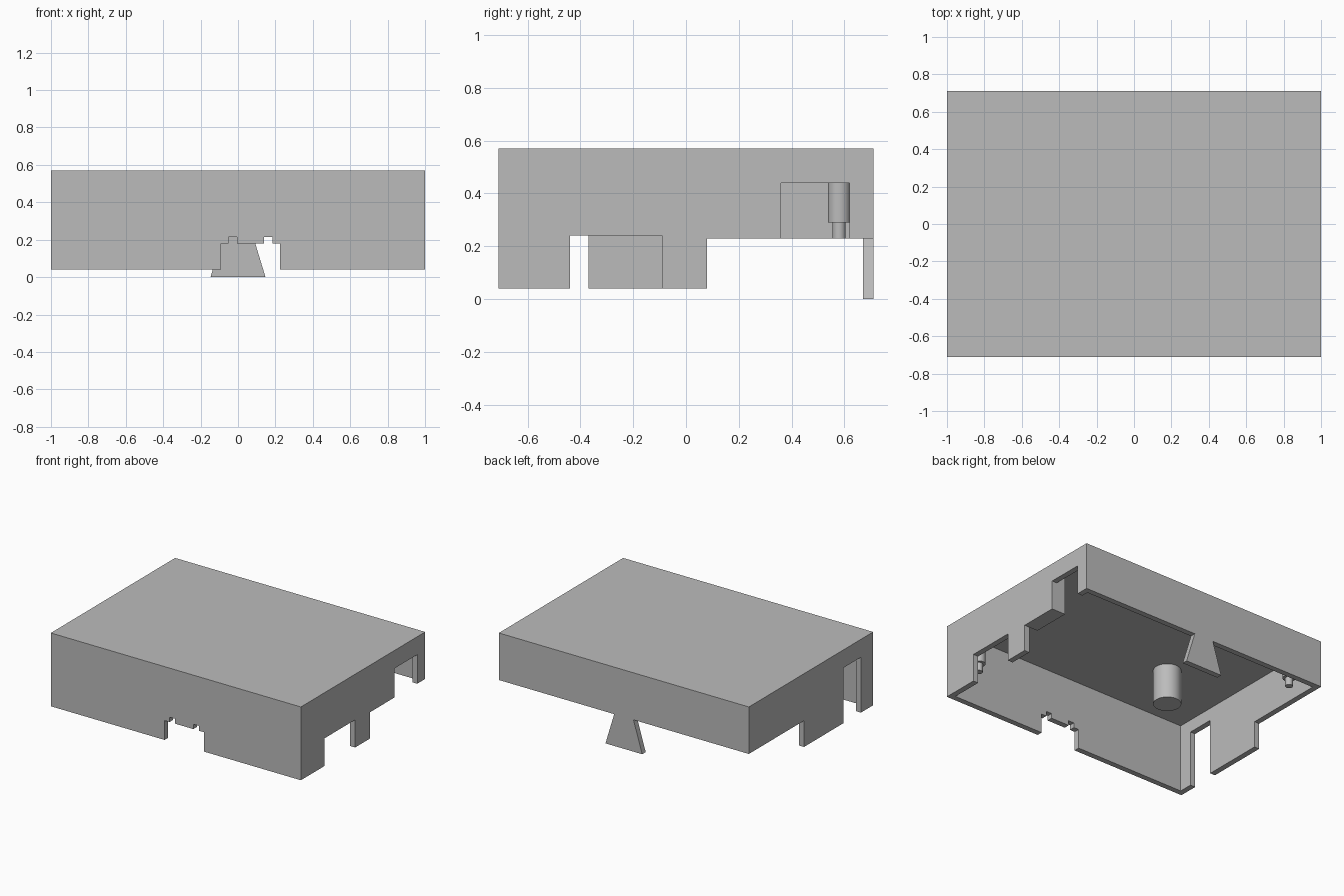
import bpy, bmesh

old = bpy.data.objects.get("Cube")
if old:
    bpy.data.objects.remove(old, do_unlink=True)

grey = bpy.data.materials.new("plain grey")
grey.use_nodes = True
color = (0.5, 0.5, 0.5, 1)
grey.diffuse_color = color
grey.node_tree.nodes["Principled BSDF"].inputs["Base Color"].default_value = color


def finish(name, bm):
    bmesh.ops.recalc_face_normals(bm, faces=bm.faces)
    mesh = bpy.data.meshes.new(name)
    bm.to_mesh(mesh)
    bm.free()
    mesh.materials.append(grey)
    obj = bpy.data.objects.new(name, mesh)
    bpy.context.collection.objects.link(obj)
    return obj


def box(name, xs, ys, zs):
    bm = bmesh.new()
    bmesh.ops.create_cube(bm, size=1)
    for v in bm.verts:
        v.co = [r[0] if c < 0 else r[1] for c, r in zip(v.co, (xs, ys, zs))]
    return finish(name, bm)


def post(name, x, y, bottom, top, radius):
    bm = bmesh.new()
    bmesh.ops.create_cone(bm, cap_ends=True, segments=40, radius1=radius,
                          radius2=radius, depth=top - bottom)
    bmesh.ops.translate(bm, verts=bm.verts, vec=(x, y, (top + bottom) / 2))
    obj = finish(name, bm)
    bpy.ops.object.select_all(action="DESELECT")
    obj.select_set(True)
    bpy.context.view_layer.objects.active = obj
    bpy.ops.object.shade_smooth_by_angle()


# Open-bottomed cover
WALL, W, D, TOP = 0.04, 1.0, 0.71, 0.57
CEILING = TOP - WALL
LOW = -0.1
cover = box("cover", (-W, W), (-D, D), (WALL, TOP))

right, left, front = (0.9, 1.1), (-1.1, -0.9), (-0.8, -0.6)
cuts = [
    ((WALL - W, W - WALL), (WALL - D, D - WALL), (LOW, CEILING)),  # cavity
    ((-1.1, 1.1), (0.08, 0.8), (LOW, 0.23)),      # raised rear rim
    (right, (-0.44, -0.09), (LOW, 0.24)),         # side openings
    (right, (0.36, 0.62), (LOW, 0.44)),
    (left, (-0.57, -0.37), (LOW, 0.44)),
    ((-0.09, 0.225), front, (LOW, 0.18)),         # front opening
    ((-0.05, -0.005), front, (LOW, 0.215)),
    ((0.14, 0.185), front, (LOW, 0.215)),
]
bpy.context.view_layer.objects.active = cover
for spans in cuts:
    cutter = box("cutter", *spans)
    cutter.hide_render = True
    mod = cover.modifiers.new("cut", "BOOLEAN")
    mod.operation = "DIFFERENCE"
    mod.solver = "EXACT"
    mod.object = cutter
    bpy.ops.object.modifier_apply(modifier=mod.name)
    bpy.data.objects.remove(cutter, do_unlink=True)

# Flared tab below the rear wall
bm = bmesh.new()
outline = [(-0.147, 0), (0.147, 0), (0.077, 0.23), (-0.077, 0.23)]
face = bm.faces.new([bm.verts.new((x, D - WALL, z)) for x, z in outline])
ext = bmesh.ops.extrude_face_region(bm, geom=[face])
bmesh.ops.translate(bm, vec=(0, WALL, 0),
                    verts=[g for g in ext["geom"] if isinstance(g, bmesh.types.BMVert)])
finish("rear_tab", bm)

# Inner rib beside the side opening
box("side_rib", (0.89, 0.96), (0.08, 0.36), (0.23, CEILING))

# Locating posts with pins, and the large support post
for label, s in (("rear", 1), ("front", -1)):
    x, y = -0.835 * s, 0.58 * s
    post(label + "_post", x, y, 0.29, CEILING, 0.043)
    post(label + "_pin", x, y, 0.23, 0.29, 0.025)
post("support_post", -0.43, -0.175, 0.28, CEILING, 0.092)
